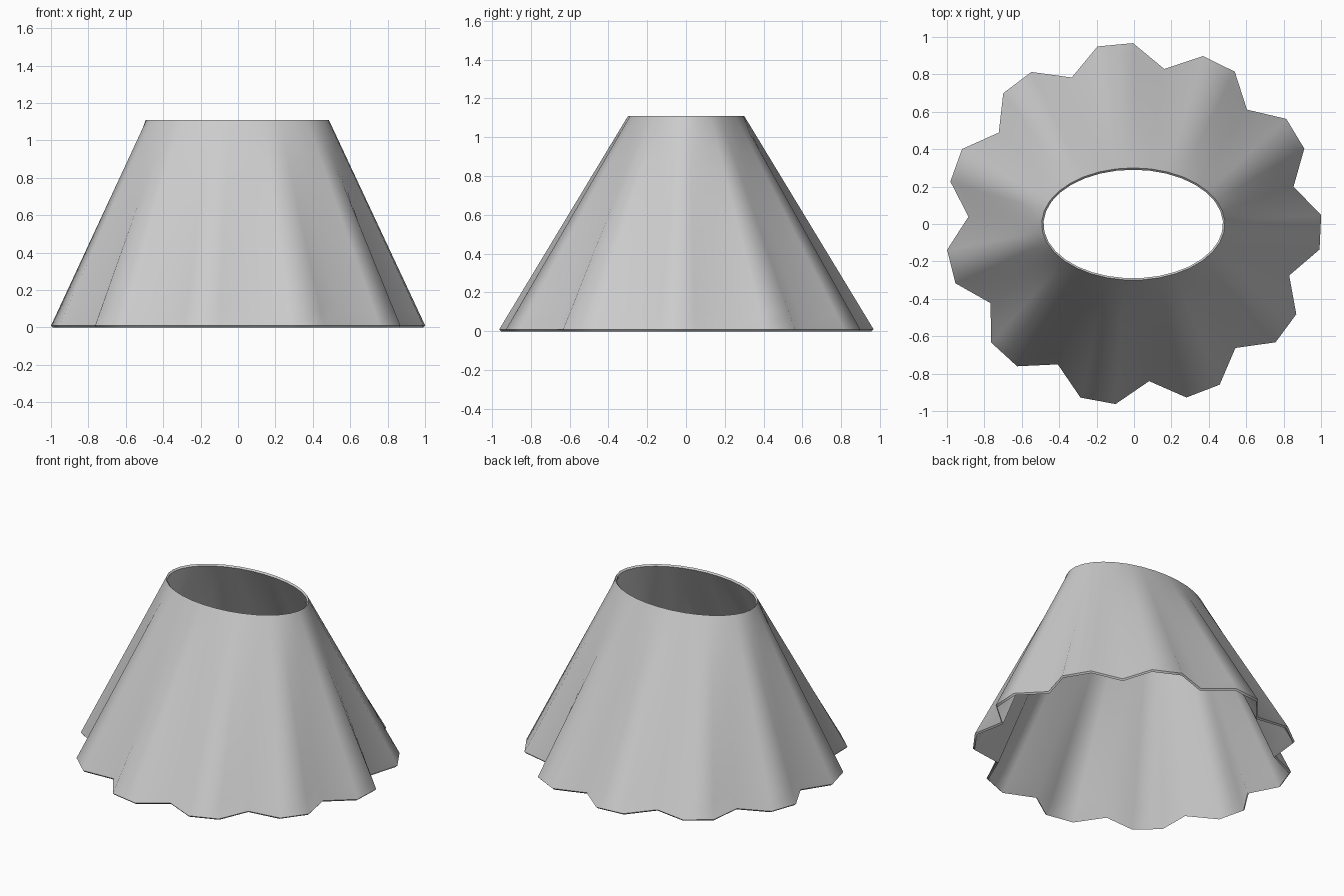
import bpy, bmesh, math

if "Cube" in bpy.data.objects:
    bpy.data.objects.remove(bpy.data.objects["Cube"])

LOBES, SEG, LEVELS = 11, 33, 12
H, LIP, WALL = 1.11, 0.01, 0.01
PHASE = math.radians(13.7)          # direction of the first pleat valley


def wall_point(i, t, inset, drop):
    """Point on the shade: pleated at the bottom (t=0), oval at the top (t=1)."""
    a = PHASE + 2 * math.pi * i / SEG
    valley = i % (SEG // LOBES) == 0
    bx, by = (0.882, 0.844) if valley else (1.006, 0.967)
    rx = bx + (0.49 - bx) * t - inset
    ry = by + (0.30 - by) * t - inset
    return (rx * math.cos(a) - 0.004, ry * math.sin(a), LIP + (H - LIP) * t - drop)


# Thin double-walled shade: rings up the outside, then down the inside
bm = bmesh.new()
rings = []
steps = [k / LEVELS for k in range(LEVELS + 1)]
for t in steps:
    rings.append([bm.verts.new(wall_point(i, t, 0, 0)) for i in range(SEG)])
for t in reversed(steps):
    rings.append([bm.verts.new(wall_point(i, t, WALL, LIP)) for i in range(SEG)])

for r in range(len(rings)):
    lo, hi = rings[r], rings[(r + 1) % len(rings)]
    for i in range(SEG):
        j = (i + 1) % SEG
        bm.faces.new((lo[i], lo[j], hi[j], hi[i]))

bmesh.ops.recalc_face_normals(bm, faces=bm.faces)
mesh = bpy.data.meshes.new("pleated_shade")
bm.to_mesh(mesh)
bm.free()

shade = bpy.data.objects.new("pleated_shade", mesh)
bpy.context.collection.objects.link(shade)
bpy.context.view_layer.objects.active = shade
shade.select_set(True)

# Soft pleats, crisp rims
bpy.ops.object.shade_smooth_by_angle(angle=math.radians(70))
for e in mesh.edges:
    a, b = (v // SEG for v in e.vertices)
    if a == b and a in (0, LEVELS, LEVELS + 1, 2 * LEVELS + 1):
        e.use_edge_sharp = True
